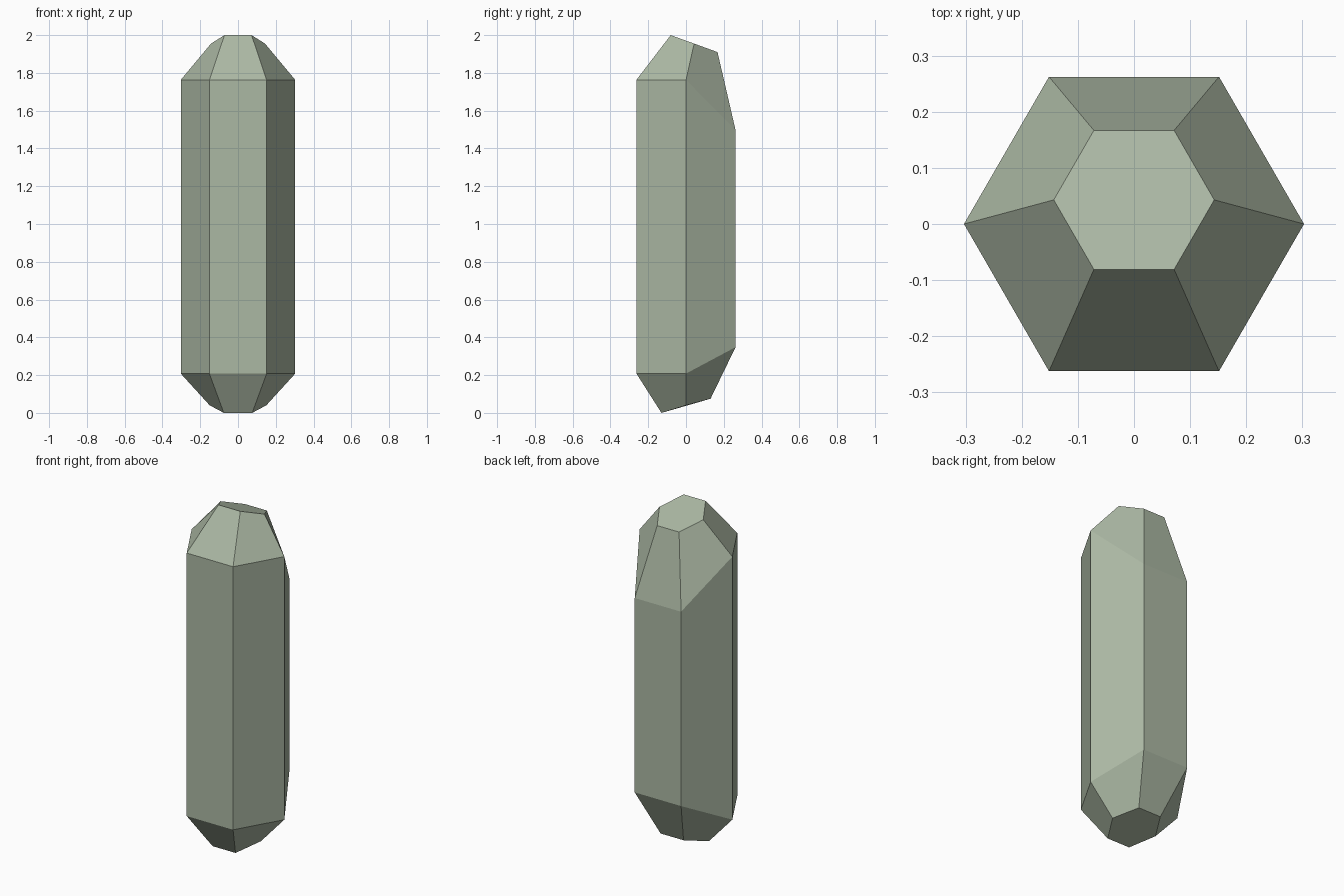
import bpy
import bmesh
from math import cos, sin, pi

cube = bpy.data.objects.get("Cube")
if cube:
    bpy.data.objects.remove(cube, do_unlink=True)

# Single stone colour
SAGE = (0.41, 0.48, 0.37, 1.0)
stone = bpy.data.materials.new("sage_stone")
stone.use_nodes = True
stone.diffuse_color = SAGE
bsdf = next(n for n in stone.node_tree.nodes if n.type == "BSDF_PRINCIPLED")
bsdf.inputs["Base Color"].default_value = SAGE
bsdf.inputs["Roughness"].default_value = 0.8


def hex_ring(bm, radius, y_offset, z_front, z_side, z_back):
    """Six corners, with separate heights for the front, side and back pairs."""
    heights = (z_side, z_back, z_back, z_side, z_front, z_front)
    return [bm.verts.new((radius * cos(i * pi / 3),
                          y_offset + radius * sin(i * pi / 3), z))
            for i, z in enumerate(heights)]


# Rings from the base facet to the slanted tip
bm = bmesh.new()
rings = [
    hex_ring(bm, 0.15, 0.0, 0.0, 0.04, 0.075),
    hex_ring(bm, 0.303, 0.0, 0.208, 0.208, 0.348),
    hex_ring(bm, 0.303, 0.0, 1.763, 1.763, 1.497),
    hex_ring(bm, 0.143, 0.043, 2.0, 1.955, 1.91),
]

# Side facets between neighbouring rings, then the two end facets
for low, high in zip(rings, rings[1:]):
    for i in range(6):
        j = (i + 1) % 6
        bm.faces.new((low[i], low[j], high[j], high[i]))
bm.faces.new(rings[0][::-1])
bm.faces.new(rings[-1])
bmesh.ops.recalc_face_normals(bm, faces=bm.faces)

mesh = bpy.data.meshes.new("crystal")
bm.to_mesh(mesh)
bm.free()
mesh.materials.append(stone)
crystal = bpy.data.objects.new("crystal", mesh)
bpy.context.collection.objects.link(crystal)
